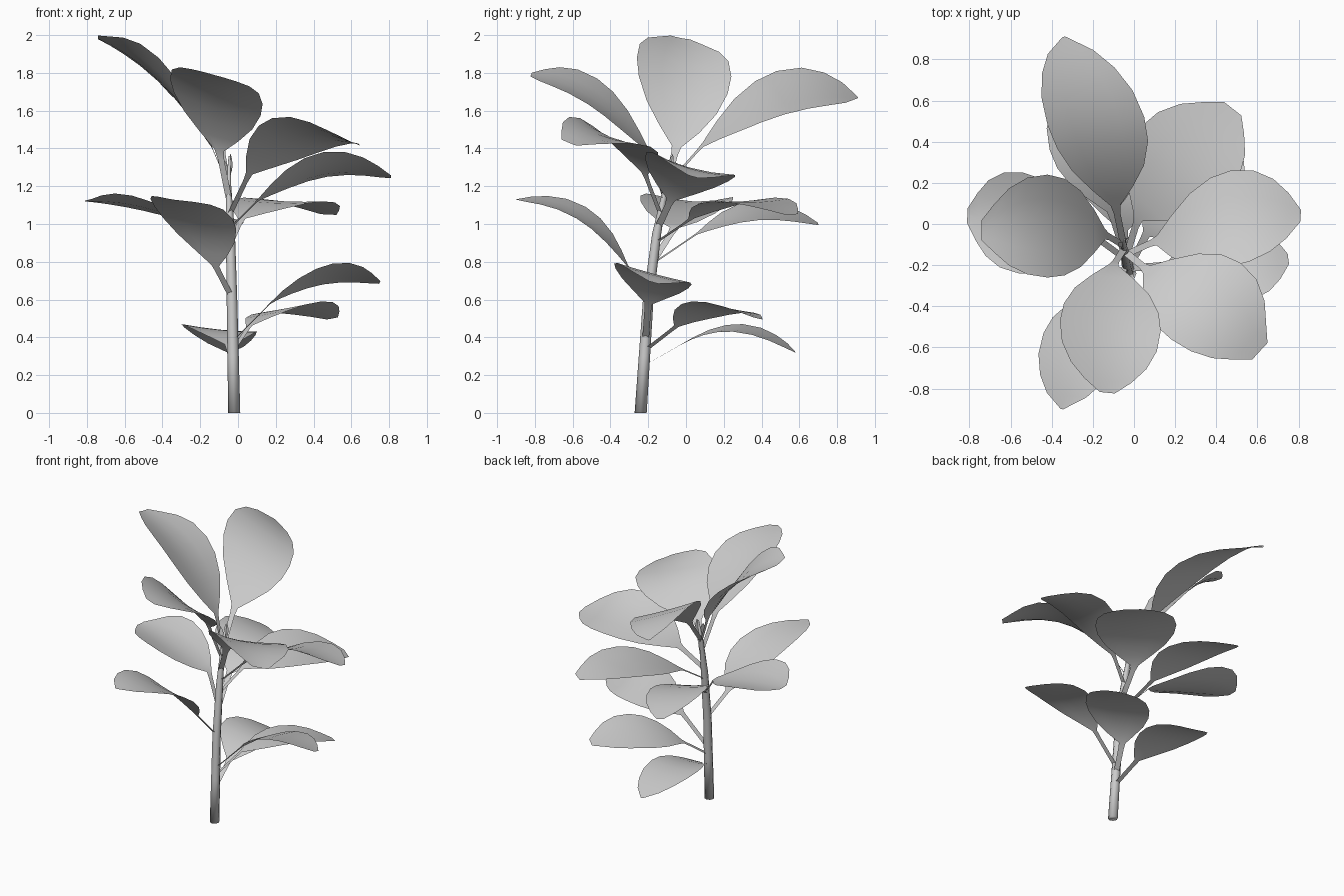
import bpy, bmesh, math
from mathutils import Vector as V

# stem centre line: x, y, z, radius
STEM = [(-.02, -.24, 0, .032), (-.026, -.22, .3, .03), (-.032, -.2, .6, .028),
        (-.04, -.155, .95, .024), (-.05, -.105, 1.2, .014), (-.045, -.075, 1.36, .005)]


def finish(name, bm):
    me = bpy.data.meshes.new(name)
    bm.to_mesh(me)
    bm.free()
    ob = bpy.data.objects.new(name, me)
    bpy.context.collection.objects.link(ob)
    for p in me.polygons:
        p.use_smooth = True
    return ob


def stem_at(z):
    for a, b in zip(STEM, STEM[1:]):
        if z <= b[2]:
            return V(a[:3]).lerp(V(b[:3]), (z - a[2]) / (b[2] - a[2]))
    return V(STEM[-1][:3])


def skin(bm, rows, closed=False):
    n = len(rows[0])
    for a, b in zip(rows, rows[1:]):
        for i in range(n if closed else n - 1):
            j = (i + 1) % n
            bm.faces.new((a[i], a[j], b[j], b[i]))


# blade half-width along the midrib
BLADE = [(0, .1), (.1, .42), (.22, .74), (.36, .94), (.5, 1), (.66, .94),
         (.8, .75), (.91, .47)]


def leaf(name, z0, base, mid, tip, left, right, end=.1, stalk=.018):
    """Stalk ribbon from the stem, then a cupped blade through five guide points."""
    base, mid, tip, left, right = map(V, (base, mid, tip, left, right))
    ctrl = 2 * mid - (base + tip) / 2
    side = (right - left) / 2
    cup = (left + right) / 2 - mid
    root = stem_at(z0)
    bm = bmesh.new()
    rows = []

    def row(c, p):
        rows.append([bm.verts.new(c + side * s * p + cup * s * s * p * p)
                     for s in (-1, -.5, 0, .5, 1)])

    k = stalk / side.length
    for t in (0, .4, .8):
        row(root.lerp(base, t), k)
    for t, p in BLADE + [(1, end)]:
        c = base * (1 - t) ** 2 + ctrl * 2 * t * (1 - t) + tip * t * t
        row(c, p)
    skin(bm, rows)
    return finish(name, bm)


# main stem
bm = bmesh.new()
rings = [[bm.verts.new((x + r * math.cos(i * math.pi / 4), y + r * math.sin(i * math.pi / 4), z))
          for i in range(8)] for x, y, z, r in STEM]
skin(bm, rings, True)
bm.faces.new(rings[0][::-1])
bm.faces.new(rings[-1])
finish("stem", bm)

# upper whorl
leaf("upper_left_leaf", 1.2, (-.14, -.05, 1.41), (-.42, 0, 1.76), (-.74, -.03, 1.985),
     (-.42, .24, 1.78), (-.42, -.26, 1.88), .2)
leaf("upper_front_leaf", 1.13, (-.1, -.2, 1.39), (-.11, -.5, 1.67), (-.13, -.82, 1.79),
     (-.36, -.47, 1.77), (.13, -.52, 1.635), .15)
leaf("upper_back_leaf", 1.2, (-.09, .09, 1.42), (-.19, .5, 1.69), (-.34, .91, 1.67),
     (-.42, .48, 1.81), (.05, .52, 1.58), .03)
leaf("upper_front_right_leaf", 1.05, (.06, -.22, 1.27), (.32, -.4, 1.46), (.61, -.62, 1.43),
     (.18, -.56, 1.56), (.52, -.19, 1.41), .22)
leaf("upper_right_leaf", .98, (.11, -.08, 1.13), (.45, 0, 1.29), (.81, .04, 1.25),
     (.45, -.21, 1.38), (.47, .26, 1.25), .12)
leaf("upper_back_right_leaf", .9, (.02, .03, 1.03), (.25, .3, 1.12), (.48, .56, 1.05),
     (.03, .47, 1.14), (.45, .14, 1.12), .2)

# middle whorl
leaf("middle_left_leaf", .8, (-.19, -.06, .98), (-.5, 0, 1.07), (-.81, .04, 1.12),
     (-.56, -.24, 1.15), (-.54, .25, 1.13), .14)
leaf("middle_front_leaf", .61, (-.12, -.31, .78), (-.22, -.56, 1.04), (-.35, -.9, 1.13),
     (-.44, -.53, 1.09), (-.03, -.58, 1.03), .03)
leaf("middle_back_leaf", .79, (-.11, .06, .95), (-.2, .38, 1.06), (-.28, .7, 1),
     (-.41, .36, 1.12), (.02, .38, 1.02), .12)

# lower whorl
leaf("lower_right_leaf", .38, (.17, -.2, .58), (.45, -.18, .73), (.75, -.17, .69),
     (.5, -.38, .79), (.45, .03, .68), .12)
leaf("lower_back_right_leaf", .33, (.06, -.05, .46), (.29, .13, .56), (.5, .38, .5),
     (.12, .3, .53), (.44, .03, .59), .18)
leaf("lower_back_leaf", .25, (-.05, -.03, .36), (-.09, .28, .44), (-.05, .58, .32),
     (-.3, .3, .47), (.1, .25, .43), .04)

# small young shoots at the growing tip
leaf("young_shoot_left", 1.15, (-.055, -.11, 1.22), (-.062, -.1, 1.28), (-.075, -.09, 1.34),
     (-.075, -.11, 1.28), (-.05, -.09, 1.28), .1, .006)
leaf("young_shoot_right", 1.2, (-.05, -.09, 1.25), (-.04, -.08, 1.3), (-.04, -.07, 1.37),
     (-.05, -.09, 1.3), (-.03, -.07, 1.3), .1, .006)
